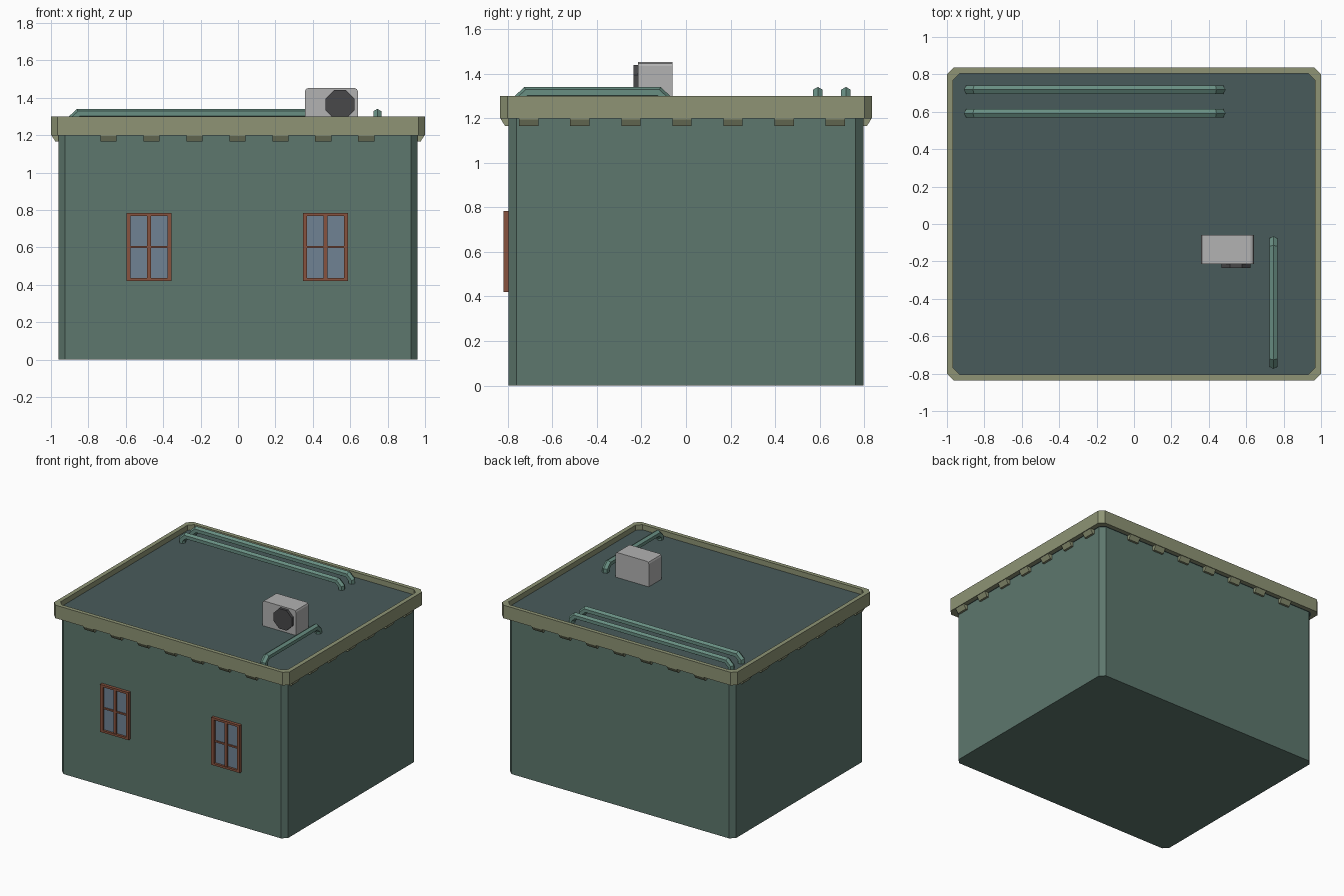
import bpy, bmesh, math
from mathutils import Matrix, Vector

if "Cube" in bpy.data.objects:
    bpy.data.objects.remove(bpy.data.objects["Cube"])


def material(name, r, g, b):
    m = bpy.data.materials.new(name)
    m.diffuse_color = [((c / 255 + 0.055) / 1.055) ** 2.4 for c in (r, g, b)] + [1]
    m.use_nodes = True
    m.node_tree.nodes["Principled BSDF"].inputs["Base Color"].default_value = m.diffuse_color
    return m


WALL = material("wall_green", 93, 119, 109)
TRIM = material("trim_olive", 142, 148, 117)
ROOF = material("roof_slate", 73, 91, 91)
PIPE = material("pipe_green", 104, 142, 130)
WOOD = material("window_brown", 135, 82, 62)
GLASS = material("window_glass", 112, 130, 148)
METAL = material("unit_grey", 178, 178, 178)
DARK = material("fan_dark", 72, 72, 74)


def finish(name, bm, mat):
    bmesh.ops.recalc_face_normals(bm, faces=bm.faces[:])
    me = bpy.data.meshes.new(name)
    bm.to_mesh(me)
    bm.free()
    me.materials.append(mat)
    ob = bpy.data.objects.new(name, me)
    bpy.context.collection.objects.link(ob)
    return ob


def add_box(bm, x0, x1, y0, y1, z0, z1):
    size = Matrix.Diagonal((x1 - x0, y1 - y0, z1 - z0, 1))
    mid = Matrix.Translation(((x0 + x1) / 2, (y0 + y1) / 2, (z0 + z1) / 2))
    return bmesh.ops.create_cube(bm, size=1, matrix=mid @ size)["verts"]


def outline(hx, hy, c):
    """Rectangle with cut corners."""
    return [(hx - c, -hy), (hx, -hy + c), (hx, hy - c), (hx - c, hy),
            (-hx + c, hy), (-hx, hy - c), (-hx, -hy + c), (-hx + c, -hy)]


def loft(bm, loops, closed=False):
    """Join rings of points; either cap the ends or close into a ring."""
    rings = [[bm.verts.new(p) for p in loop] for loop in loops]
    pairs = list(zip(rings, rings[1:]))
    if closed:
        pairs.append((rings[-1], rings[0]))
    else:
        bm.faces.new(rings[0])
        bm.faces.new(rings[-1])
    n = len(rings[0])
    for a, b in pairs:
        for i in range(n):
            j = (i + 1) % n
            bm.faces.new((a[i], a[j], b[j], b[i]))


def slab(name, hx, hy, c, z0, z1, mat):
    bm = bmesh.new()
    loft(bm, [[(x, y, z) for x, y in outline(hx, hy, c)] for z in (z0, z1)])
    finish(name, bm, mat)


# Walls and sunken roof
slab("walls", 0.96, 0.797, 0.035, 0, 1.21, WALL)
slab("roof_floor", 0.968, 0.806, 0.035, 1.2, 1.26, ROOF)

# Parapet ring
bm = bmesh.new()
outer, inner = outline(1.0, 0.836, 0.035), outline(0.967, 0.805, 0.035)
loft(bm, [[(x, y, z) for x, y in o] for o, z in
          ((outer, 1.2), (outer, 1.3), (inner, 1.3), (inner, 1.2))], closed=True)
finish("parapet", bm, TRIM)

# Brackets under the parapet, seven on each side
bm = bmesh.new()
for turn, wall, shift in ((0, 0.797, -0.003), (1, 0.96, -0.018),
                          (2, 0.797, 0.003), (3, 0.96, 0.018)):
    rot = Matrix.Rotation(turn * math.pi / 2, 3, "Z")
    for i in range(-3, 4):
        cx = i * 0.2295 + shift
        profile = [(wall - 0.01, 1.205), (wall + 0.034, 1.205),
                   (wall + 0.034, 1.195), (wall + 0.016, 1.166), (wall - 0.01, 1.166)]
        loft(bm, [[rot @ Vector((x, -d, z)) for d, z in profile]
                  for x in (cx - 0.043, cx + 0.043)])
finish("brackets", bm, TRIM)

# Two windows on the front
for side, cx in (("left", -0.476), ("right", 0.468)):
    w, z0, z1, t = 0.121, 0.42, 0.785, 0.023
    bm = bmesh.new()
    for s in (-1, 1):
        a, b = sorted((cx + s * w, cx + s * (w - t)))
        add_box(bm, a, b, -0.82, -0.79, z0, z1)
    add_box(bm, cx - w + t, cx + w - t, -0.82, -0.79, z0, z0 + 0.016)
    add_box(bm, cx - w + t, cx + w - t, -0.82, -0.79, z1 - 0.016, z1)
    add_box(bm, cx - 0.01, cx + 0.01, -0.815, -0.79, z0 + 0.01, z1 - 0.01)
    add_box(bm, cx - w + t, cx + w - t, -0.812, -0.79, 0.597, 0.609)
    finish("window_frame_" + side, bm, WOOD)
    bm = bmesh.new()
    add_box(bm, cx - w + t, cx + w - t, -0.803, -0.79, z0 + 0.01, z1 - 0.01)
    finish("window_glass_" + side, bm, GLASS)

# Six-sided roof pipes, bent down at both ends
r = 0.025


def pipe(name, axis, start, end, offset):
    a, b = start + r, end - r
    path = [(a, 1.25), (a, 1.284), (a + 0.034, 1.316),
            (b - 0.034, 1.316), (b, 1.284), (b, 1.25)]
    loops = []
    for i, (s, z) in enumerate(path):
        p = Vector((s, z))
        dirs = []
        if i > 0:
            dirs.append((p - Vector(path[i - 1])).normalized())
        if i < len(path) - 1:
            dirs.append((Vector(path[i + 1]) - p).normalized())
        tan = sum(dirs, Vector((0, 0))).normalized()
        k = 1 / max(0.5, tan.dot(dirs[0]))
        loop = []
        for j in range(6):
            ang = math.pi / 2 + j * math.pi / 3
            up, across = r * k * math.sin(ang), offset + r * math.cos(ang)
            along, h = s - tan.y * up, z + tan.x * up
            loop.append((along, across, h) if axis == "x" else (across, along, h))
        loops.append(loop)
    bm = bmesh.new()
    loft(bm, loops)
    finish(name, bm, PIPE)


pipe("back_pipe_outer", "x", -0.91, 0.49, 0.718)
pipe("back_pipe_inner", "x", -0.91, 0.49, 0.592)
pipe("side_pipe", "y", -0.775, -0.065, 0.745)

# Cooling unit with top side edges trimmed
bm = bmesh.new()
x0, x1, z0, z1, c = 0.358, 0.641, 1.255, 1.452, 0.017
profile = [(x0, z0), (x1, z0), (x1, z1 - c), (x1 - c * 0.3, z1 - c * 0.3), (x1 - c, z1),
           (x0 + c, z1), (x0 + c * 0.3, z1 - c * 0.3), (x0, z1 - c)]
loft(bm, [[(x, y, z) for x, z in profile] for y in (-0.215, -0.06)])
finish("cooling_unit", bm, METAL)

# Eight-sided fan cover
bm = bmesh.new()
loft(bm, [[(0.545 + 0.083 * math.cos((i + 0.5) * math.pi / 4), y,
            1.364 + 0.083 * math.sin((i + 0.5) * math.pi / 4)) for i in range(8)]
          for y in (-0.236, -0.21)])
finish("fan_cover", bm, DARK)
